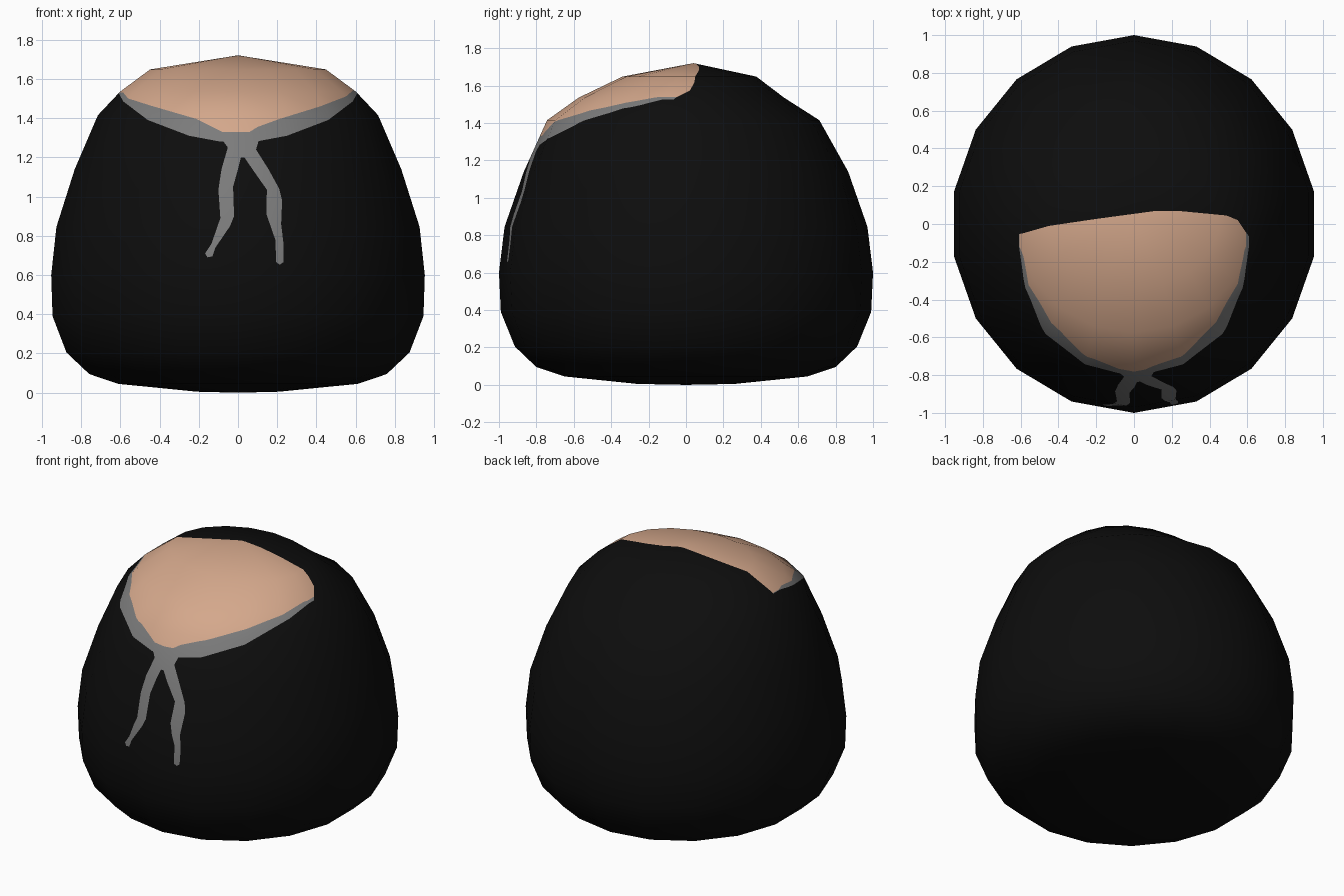
import bpy, bmesh, math
from mathutils import Vector

if "Cube" in bpy.data.objects:
    bpy.data.objects.remove(bpy.data.objects["Cube"])

SIDES = 18
# body rings: z, x radius, y radius, y centre
RINGS = [(0.005, 0.21, 0.26, 0), (0.045, 0.62, 0.65, 0), (0.095, 0.77, 0.80, 0),
         (0.205, 0.888, 0.915, 0), (0.39, 0.96, 0.99, 0), (0.60, 0.967, 1.0, 0),
         (0.845, 0.94, 0.97, 0), (1.14, 0.845, 0.867, 0), (1.415, 0.725, 0.728, -0.015),
         (1.535, 0.61, 0.55, -0.025), (1.648, 0.455, 0.358, 0.018)]

# painted outlines seen from the front (x, z)
skin = [(-0.61, 1.9), (-0.61, 1.53), (-0.585, 1.53), (-0.56, 1.50), (-0.45, 1.465), (-0.21, 1.395),
        (-0.08, 1.33), (0.06, 1.33), (0.10, 1.355), (0.21, 1.395), (0.42, 1.46),
        (0.55, 1.51), (0.585, 1.54), (0.61, 1.54), (0.61, 1.9)]
half = [(0.09, 1.28), (0.25, 1.31), (0.46, 1.39), (0.585, 1.485), (0.61, 1.53), (0.61, 1.9)]
band = half + [(-x, z) for x, z in reversed(half)]
tail_left = [(-0.10, 1.30), (-0.07, 1.275), (-0.052, 1.25), (-0.084, 1.14), (-0.10, 1.035), (-0.09, 0.89),
             (-0.135, 0.76), (-0.168, 0.71), (-0.155, 0.69), (-0.13, 0.695), (-0.115, 0.74),
             (-0.04, 0.85), (-0.02, 0.90), (-0.025, 1.05), (0.0, 1.14), (0.015, 1.20), (0.02, 1.30)]
tail_right = [(0.014, 1.30), (0.014, 1.20), (0.032, 1.20), (0.08, 1.13), (0.147, 1.035), (0.145, 0.91),
              (0.19, 0.78), (0.195, 0.665), (0.213, 0.653), (0.232, 0.665), (0.232, 0.76), (0.22, 0.86),
              (0.225, 0.98), (0.21, 1.04), (0.155, 1.14), (0.092, 1.24), (0.11, 1.30)]
# rear limit of the bare patch, seen from the top (x, y)
patch = [(-0.62, -0.055), (-0.59, -0.05), (-0.45, -0.01), (-0.2, 0.027), (0.12, 0.07), (0.25, 0.068),
         (0.49, 0.045), (0.55, 0.02), (0.59, -0.04), (0.62, -0.08), (0.62, -2), (-0.62, -2)]


def inside(p, poly):
    hit = False
    for (ax, ay), (bx, by) in zip(poly, poly[1:] + poly[:1]):
        if (ay > p[1]) != (by > p[1]) and p[0] < (bx - ax) * (p[1] - ay) / (by - ay) + ax:
            hit = not hit
    return hit


def cut(bm, poly, axis, keep):
    """Slice the surface along each edge of an outline drawn on (x, axis)."""
    for a, b in zip(poly, poly[1:] + poly[:1]):
        faces = []
        for f in bm.faces:
            if not keep(f.calc_center_median()):
                continue
            xs = [v.co.x for v in f.verts]
            ws = [v.co[axis] for v in f.verts]
            if (min(xs) <= max(a[0], b[0]) and max(xs) >= min(a[0], b[0])
                    and min(ws) <= max(a[1], b[1]) and max(ws) >= min(a[1], b[1])):
                faces.append(f)
        if not faces:
            continue
        co, no = Vector((a[0], 0, 0)), Vector((b[1] - a[1], 0, 0))
        co[axis], no[axis] = a[1], a[0] - b[0]
        geom = set(faces)
        for f in faces:
            geom.update(f.verts)
            geom.update(f.edges)
        bmesh.ops.bisect_plane(bm, geom=list(geom), dist=1e-5, plane_co=co, plane_no=no.normalized())


def material(name, rgb):
    m = bpy.data.materials.new(name)
    m.diffuse_color = (*rgb, 1)
    m.use_nodes = True
    m.node_tree.nodes["Principled BSDF"].inputs["Base Color"].default_value = m.diffuse_color
    return m


# rounded body
bm = bmesh.new()
loops = []
for z, rx, ry, cy in RINGS:
    angles = [2 * math.pi * i / SIDES for i in range(SIDES)]
    loops.append([bm.verts.new((rx * math.sin(t), cy - ry * math.cos(t), z)) for t in angles])
bottom, top = bm.verts.new((0, 0, 0)), bm.verts.new((0, 0.04, 1.72))
for i in range(SIDES):
    j = (i + 1) % SIDES
    for lo, hi in zip(loops, loops[1:]):
        bm.faces.new((lo[i], lo[j], hi[j], hi[i]))
    bm.faces.new((bottom, loops[0][j], loops[0][i]))
    bm.faces.new((top, loops[-1][i], loops[-1][j]))
bmesh.ops.recalc_face_normals(bm, faces=bm.faces)
bmesh.ops.triangulate(bm, faces=bm.faces)

# remember the smooth normals so the cuts do not disturb the shading
layer = bm.verts.layers.float_vector.new("smooth")
bm.normal_update()
for v in bm.verts:
    v[layer] = v.normal

# cut the painted outlines into the surface
cut(bm, patch, 1, lambda c: c.z > 1.4)
for outline in (skin, band, tail_left, tail_right):
    cut(bm, outline, 2, lambda c: c.y < 0.1)

# colour by outline
for f in bm.faces:
    f.smooth = True
    c = f.calc_center_median()
    front = (c.x, c.z)
    on_patch = inside((c.x, c.y), patch)
    if c.z > 1.2 and on_patch and inside(front, skin):
        f.material_index = 2
    elif on_patch and any(inside(front, o) for o in (band, tail_left, tail_right)):
        f.material_index = 1

normals = [Vector(v[layer]).normalized() for v in bm.verts]
bm.verts.layers.float_vector.remove(layer)
mesh = bpy.data.meshes.new("head_covering")
bm.to_mesh(mesh)
bm.free()
mesh.materials.append(material("black", (0.004, 0.004, 0.004)))
mesh.materials.append(material("grey", (0.2, 0.2, 0.2)))
mesh.materials.append(material("skin", (0.66, 0.39, 0.26)))
mesh.normals_split_custom_set_from_vertices(normals)
body = bpy.data.objects.new("head_covering", mesh)
bpy.context.collection.objects.link(body)
